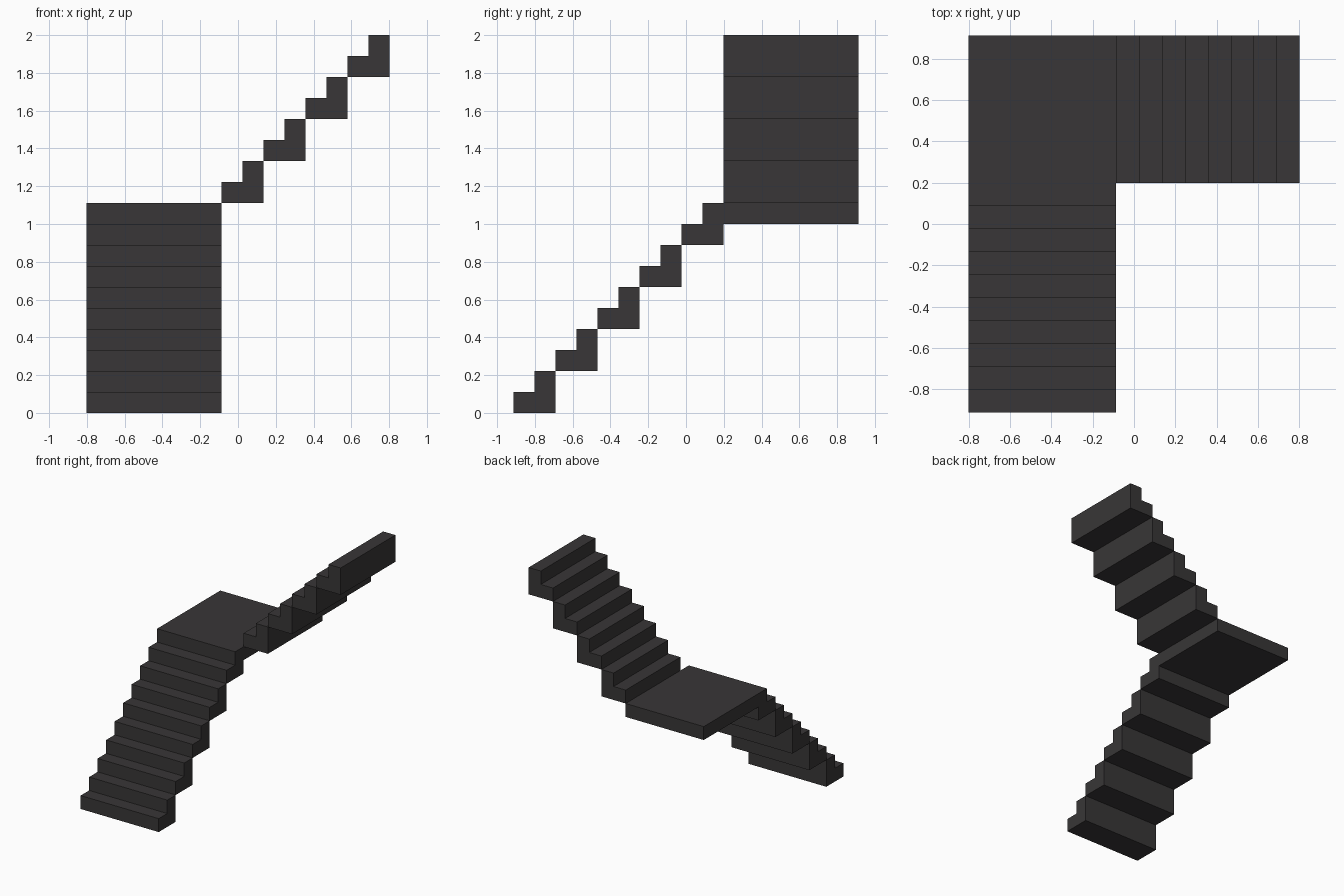
import bpy, bmesh
from mathutils import Vector

if "Cube" in bpy.data.objects:
    bpy.data.objects.remove(bpy.data.objects["Cube"])

S = 1 / 9            # rise and run of one step
W = 0.715            # stair width
X0, X1 = -(W + 8 * S) / 2, (W + 8 * S) / 2
Y0, Y1 = -(W + 10 * S) / 2, (W + 10 * S) / 2

mat = bpy.data.materials.new("dark_grey")
mat.diffuse_color = (0.04, 0.037, 0.038, 1)
mat.use_nodes = True
mat.node_tree.nodes["Principled BSDF"].inputs["Base Color"].default_value = mat.diffuse_color


def extrude_profiles(name, profiles, place, sweep):
    """Extrude each (run, height) profile along sweep into one mesh object."""
    bm = bmesh.new()
    for pts in profiles:
        face = bm.faces.new([bm.verts.new(place(r, h)) for r, h in pts])
        out = bmesh.ops.extrude_face_region(bm, geom=[face])
        verts = [g for g in out["geom"] if isinstance(g, bmesh.types.BMVert)]
        bmesh.ops.translate(bm, verts=verts, vec=sweep)
    bmesh.ops.recalc_face_normals(bm, faces=bm.faces)
    mesh = bpy.data.meshes.new(name)
    bm.to_mesh(mesh)
    bm.free()
    mesh.materials.append(mat)
    obj = bpy.data.objects.new(name, mesh)
    bpy.context.collection.objects.link(obj)


def step_pair(i):
    """L-shaped block holding two steps, the i-th pair of a flight."""
    a = 2 * i * S
    return [(a, a), (a + 2 * S, a), (a + 2 * S, a + 2 * S),
            (a + S, a + 2 * S), (a + S, a + S), (a, a + S)]


# Lower flight climbs towards +y
lower = lambda r, h: Vector((X0, Y0 + r, h))
extrude_profiles("lower_flight", [step_pair(i) for i in range(4)],
                 lower, Vector((W, 0, 0)))

# Landing, flush with the last pair of lower steps
end = 10 * S + W
landing = [(8 * S, 8 * S), (10 * S, 8 * S), (10 * S, 9 * S), (end, 9 * S),
           (end, 10 * S), (9 * S, 10 * S), (9 * S, 9 * S), (8 * S, 9 * S)]
extrude_profiles("landing", [landing], lower, Vector((W, 0, 0)))

# Upper flight turns and climbs towards +x
upper = lambda r, h: Vector((X0 + W + r, Y1 - W, 10 * S + h))
extrude_profiles("upper_flight", [step_pair(i) for i in range(4)],
                 upper, Vector((0, W, 0)))
